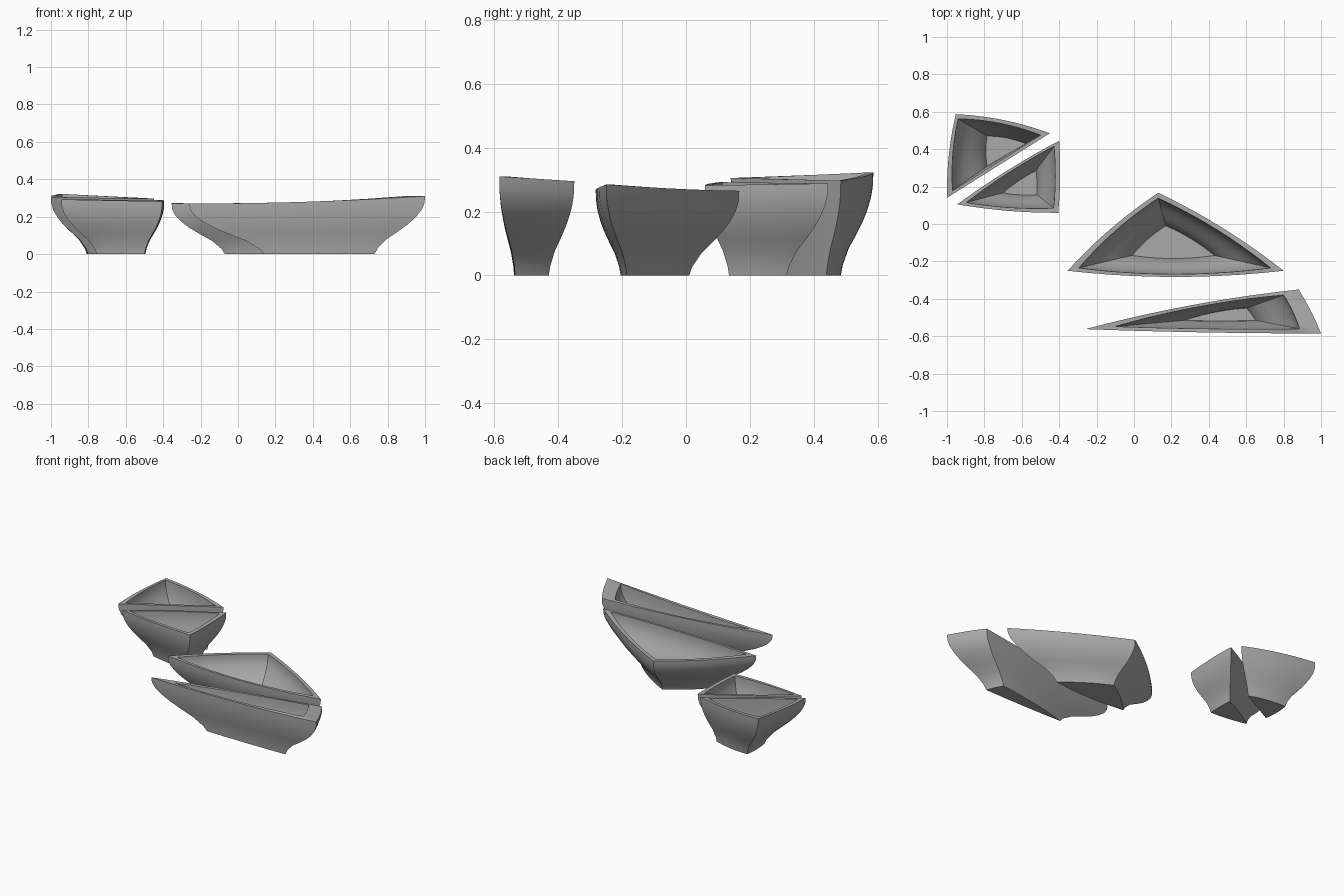
import bpy, bmesh, math
from mathutils import Vector

cube = bpy.data.objects.get("Cube")
if cube:
    bpy.data.objects.remove(cube)

# Single grey material
grey = bpy.data.materials.new("matte_grey")
grey.use_nodes = True
colour = (0.4, 0.4, 0.4, 1)
grey.diffuse_color = colour
grey.node_tree.nodes["Principled BSDF"].inputs["Base Color"].default_value = colour

SEG = 10        # points along each side of a bowl
FLOOR = 0.035   # inside floor height
# S-shaped flare: (height fraction, blend from base outline to rim outline)
FLARE = [(0, 0), (.1, .06), (.26, .24), (.4, .48), (.52, .67),
         (.64, .82), (.76, .93), (.88, .99), (1, 1)]


def outline(corners, bulges, scale=1.0):
    """Counter-clockwise three-sided loop with gently bowed sides."""
    pts = []
    for i in range(3):
        a, b = Vector(corners[i]), Vector(corners[(i + 1) % 3])
        d = (b - a).normalized()
        out = Vector((d.y, -d.x))
        for k in range(SEG):
            t = k / SEG
            pts.append(a.lerp(b, t) + out * (4 * t * (1 - t) * bulges[i] * scale))
    return pts


def rim_heights(h, sag):
    return [h[i] + (h[(i + 1) % 3] - h[i]) * k / SEG
            - 4 * (k / SEG) * (1 - k / SEG) * sag[i]
            for i in range(3) for k in range(SEG)]


def bowl(name, rim, base, inner_rim, inner_floor, heights, bulges, sag=(0, 0, 0)):
    top, bottom = outline(rim, bulges), outline(base, bulges, .6)
    lip, floor = outline(inner_rim, bulges), outline(inner_floor, bulges, .5)
    z = rim_heights(heights, sag)
    n = len(z)
    bm = bmesh.new()

    def ring(low, high, f, t, z0):
        return [bm.verts.new((*low[i].lerp(high[i], t), z0 + (z[i] - z0) * f))
                for i in range(n)]

    # Outer wall upwards, across the rim, then down the inner wall
    rings = [ring(bottom, top, f, t, 0) for f, t in FLARE]
    rings += [ring(floor, lip, f, t, FLOOR) for f, t in reversed(FLARE)]
    for r, s in zip(rings, rings[1:]):
        for i in range(n):
            j = (i + 1) % n
            bm.faces.new((r[i], r[j], s[j], s[i]))
    bm.faces.new(rings[0][::-1])
    bm.faces.new(rings[-1])
    bmesh.ops.recalc_face_normals(bm, faces=bm.faces)

    mesh = bpy.data.meshes.new(name)
    bm.to_mesh(mesh)
    bm.free()
    mesh.materials.append(grey)
    ob = bpy.data.objects.new(name, mesh)
    bpy.context.collection.objects.link(ob)
    bpy.ops.object.select_all(action='DESELECT')
    ob.select_set(True)
    bpy.context.view_layer.objects.active = ob
    bpy.ops.object.shade_smooth_by_angle(angle=math.radians(32))


# Long slim bowl with a broad rim at one end
bowl("slim_bowl",
     rim=[(-.26, -.562), (1, -.585), (.88, -.35)],
     base=[(.14, -.535), (.73, -.535), (.68, -.43)],
     inner_rim=[(-.1, -.548), (.885, -.56), (.8, -.38)],
     inner_floor=[(.27, -.515), (.65, -.515), (.6, -.45)],
     heights=(.27, .31, .295), bulges=(.006, .006, .022), sag=(.01, 0, .005))

# Wide bowl
bowl("wide_bowl",
     rim=[(-.355, -.25), (.8, -.25), (.13, .167)],
     base=[(-.07, -.185), (.46, -.185), (.17, .01)],
     inner_rim=[(-.295, -.235), (.73, -.235), (.13, .138)],
     inner_floor=[(-.01, -.168), (.43, -.168), (.17, -.01)],
     heights=(.272, .285, .265), bulges=(.033, .022, .02), sag=(.01, .004, .002))

# Rear corner bowl
bowl("rear_corner_bowl",
     rim=[(-1, .14), (-.45, .485), (-.953, .587)],
     base=[(-.8, .3), (-.54, .44), (-.8, .485)],
     inner_rim=[(-.97, .178), (-.5, .475), (-.94, .562)],
     inner_floor=[(-.785, .31), (-.58, .43), (-.785, .47)],
     heights=(.305, .297, .322), bulges=(0, .02, .014))

# Front corner bowl
bowl("front_corner_bowl",
     rim=[(-.945, .105), (-.405, .06), (-.4, .445)],
     base=[(-.755, .17), (-.5, .135), (-.5, .315)],
     inner_rim=[(-.895, .115), (-.43, .085), (-.428, .415)],
     inner_floor=[(-.7, .167), (-.52, .157), (-.525, .285)],
     heights=(.292, .282, .288), bulges=(.012, .008, .012))
